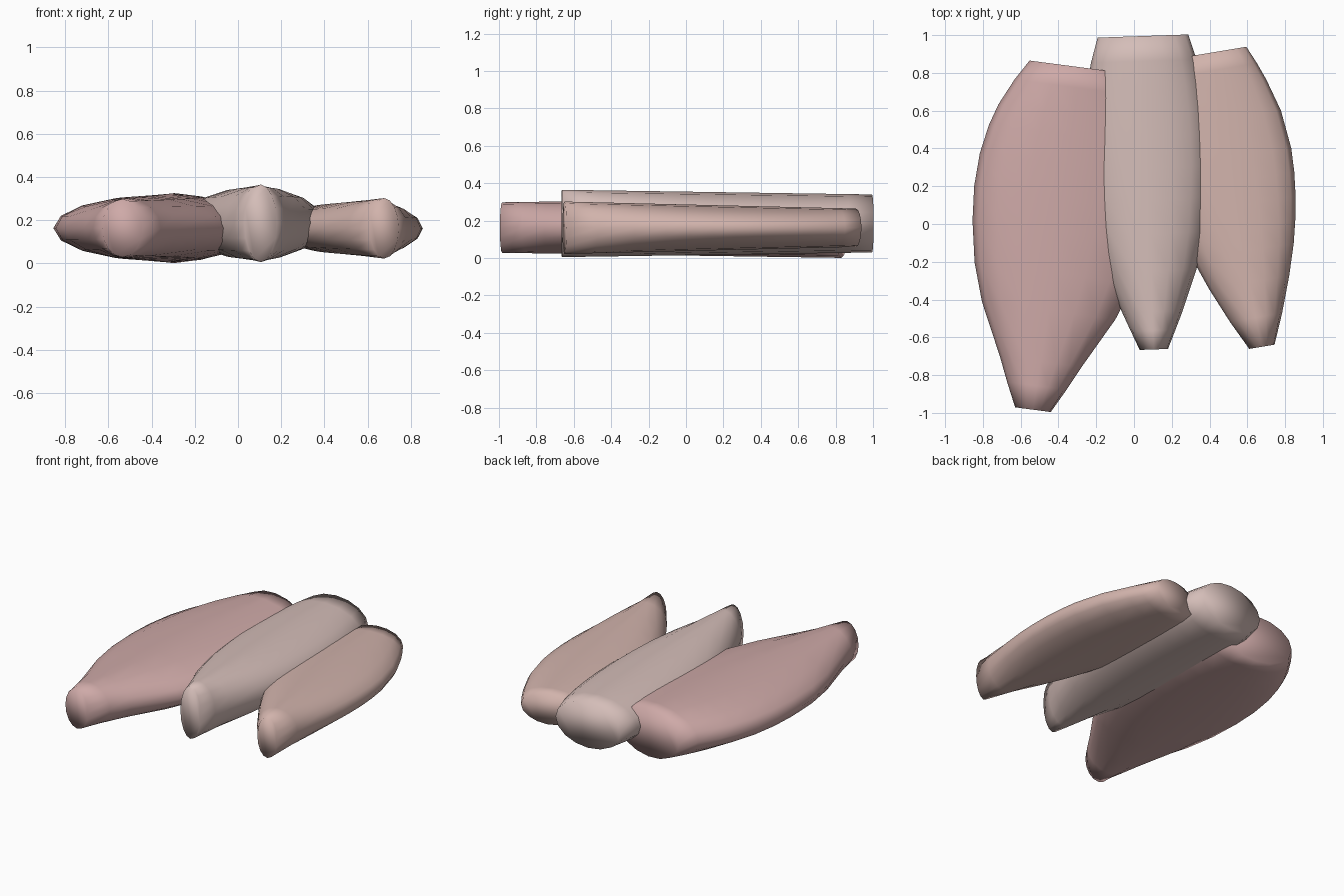
import bpy, bmesh, math
from mathutils import Vector

if "Cube" in bpy.data.objects:
    bpy.data.objects.remove(bpy.data.objects["Cube"])

SIDES = 16


def petal(name, start, tilt, length, zc, thick, bow, outline, color):
    """Loft ellipses along a straight, tilted axis; outline = (t, half width)."""
    a = math.radians(tilt)
    along = Vector((math.sin(a), math.cos(a), 0))
    across = Vector((math.cos(a), -math.sin(a), 0))
    bm = bmesh.new()
    rings = []
    for t, w in outline:
        shift = bow * math.sin(math.pi * t)
        c = Vector((start[0], start[1], zc)) + along * length * t + across * shift
        w += abs(shift)
        h = thick[0] + (thick[1] - thick[0]) * t
        ring = []
        for i in range(SIDES):
            th = 2 * math.pi * i / SIDES
            ring.append(bm.verts.new(c + across * w * math.cos(th) + Vector((0, 0, h * math.sin(th)))))
        rings.append(ring)
    for r0, r1 in zip(rings, rings[1:]):
        for i in range(SIDES):
            j = (i + 1) % SIDES
            bm.faces.new((r0[i], r0[j], r1[j], r1[i]))
    # flat end caps
    bm.faces.new(rings[0])
    bm.faces.new(rings[-1])
    bmesh.ops.recalc_face_normals(bm, faces=bm.faces)
    for f in bm.faces:
        f.smooth = True
    me = bpy.data.meshes.new(name)
    bm.to_mesh(me)
    bm.free()
    ob = bpy.data.objects.new(name, me)
    bpy.context.collection.objects.link(ob)
    mat = bpy.data.materials.new(name + "_color")
    mat.diffuse_color = (*color, 1)
    mat.use_nodes = True
    mat.node_tree.nodes["Principled BSDF"].inputs["Base Color"].default_value = mat.diffuse_color
    me.materials.append(mat)


# wide left lobe
petal("left_lobe", (-0.535, -0.983), 7.5, 1.83, 0.163, (0.135, 0.162), 0.018,
      [(0, .095), (.07, .155), (.14, .21), (.29, .342), (.4, .408), (.52, .448),
       (.62, .463), (.716, .456), (.8, .428), (.863, .392), (.94, .325), (1, .259)],
      (0.62, 0.40, 0.39))
# raised middle lobe
petal("middle_lobe", (0.105, -0.664), -2, 1.66, 0.185, (0.18, 0.155), 0,
      [(0, .075), (.06, .118), (.12, .16), (.25, .24), (.37, .29), (.48, .316),
       (.58, .329), (.68, .33), (.76, .323), (.84, .307), (.92, .28), (1, .24)],
      (0.66, 0.51, 0.48))
# small right lobe
petal("right_lobe", (0.677, -0.65), -9.5, 1.58, 0.162, (0.14, 0.1025), -0.016,
      [(0, .068), (.1, .135), (.22, .205), (.325, .257), (.4, .285), (.48, .308),
       (.56, .322), (.64, .327), (.77, .306), (.88, .257), (.94, .222), (1, .181)],
      (0.64, 0.45, 0.41))
